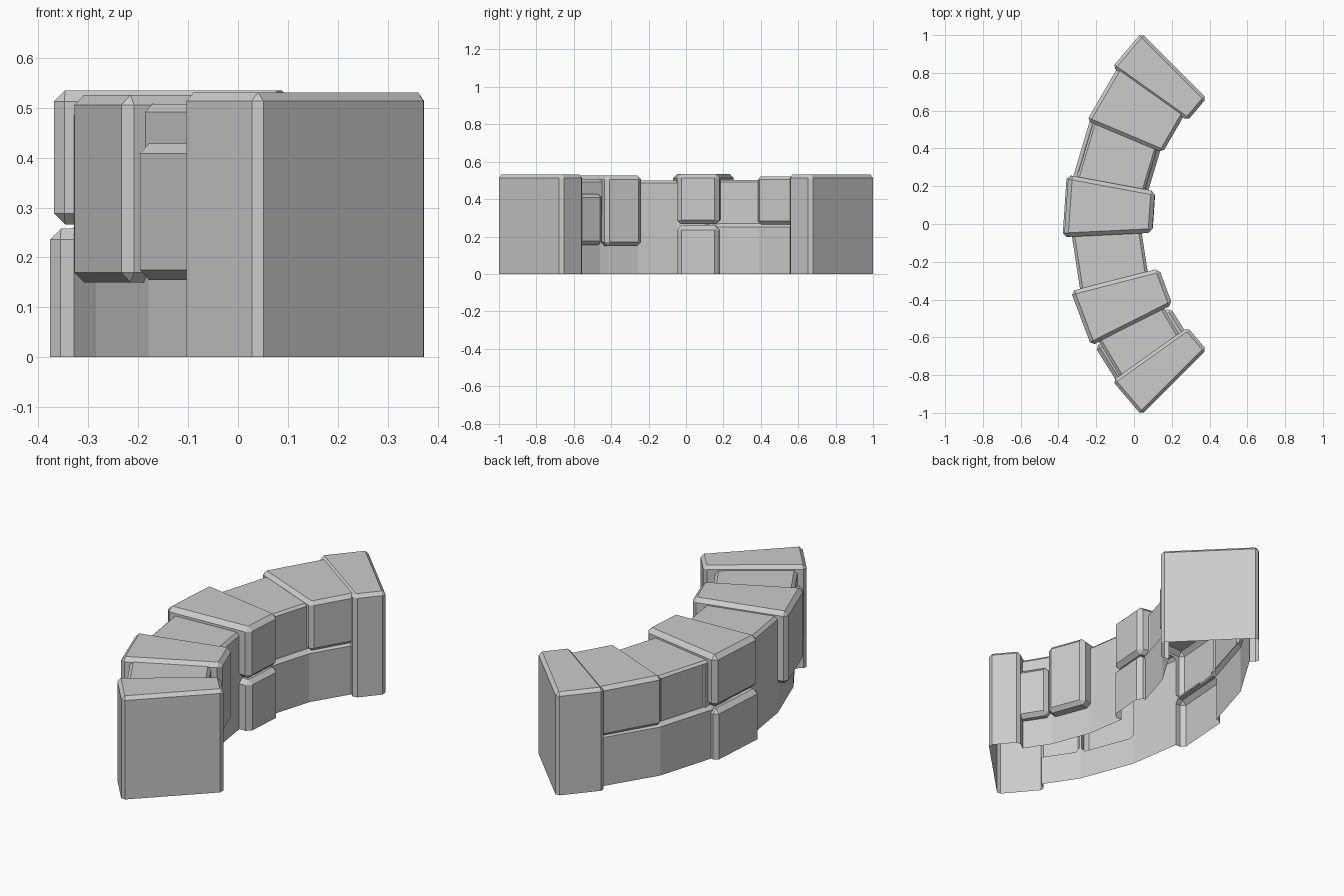
import bpy, bmesh
from math import sin, cos, radians
from mathutils import Vector

if "Cube" in bpy.data.objects:
    bpy.data.objects.remove(bpy.data.objects["Cube"])

CX = 1.05      # centre of the quarter-circle arc
LOW = -0.1     # ground pieces start below z = 0 and are trimmed later


def piece(name, angles, r0, r1, z0, z1, bevel=0.018):
    """Chamfered arc block; straight chords between the given angles."""
    bm = bmesh.new()
    rings = []
    for a in angles:
        c, s = cos(radians(a)), sin(radians(a))
        rings.append([bm.verts.new((CX - r * c, r * s, z))
                      for r, z in ((r0, z0), (r1, z0), (r1, z1), (r0, z1))])
    for p, q in zip(rings, rings[1:]):
        for i in range(4):
            j = (i + 1) % 4
            bm.faces.new((p[i], p[j], q[j], q[i]))
    bm.faces.new(rings[0])
    bm.faces.new(rings[-1][::-1])
    bmesh.ops.recalc_face_normals(bm, faces=bm.faces)
    sharp = [e for e in bm.edges if e.calc_face_angle(0) > radians(40)]
    bmesh.ops.bevel(bm, geom=sharp, offset=bevel, segments=1,
                    affect='EDGES', clamp_overlap=True)
    me = bpy.data.meshes.new(name)
    bm.to_mesh(me)
    bm.free()
    ob = bpy.data.objects.new(name, me)
    bpy.context.collection.objects.link(ob)
    return ob


# Core wall and the lower course on the far half
wall = piece("curved_wall", (-40, -27, -14.7, -2.8, 12), 1.01, 1.38, LOW, 0.5, 0.015)
parts = [
    piece("lower_course", (5, 10.3, 23, 40), 0.99, 1.395, LOW - 0.01, 0.27),
    piece("upper_recess", (5, 10.3, 23, 40), 1.01, 1.375, 0.15, 0.503, 0.012),
    # Raised stones
    piece("far_stone", (22.8, 37.5), 0.975, 1.41, 0.265, 0.522),
    piece("middle_top_stone", (-2.8, 10.5), 0.955, 1.422, 0.266, 0.535, 0.022),
    piece("middle_low_stone", (-2.8, 10.5), 0.953, 1.43, LOW - 0.02, 0.258, 0.022),
    piece("near_stone", (-26.8, -14.4), 0.948, 1.43, 0.15, 0.526, 0.02),
    piece("small_stone", (-37, -27.3), 0.965, 1.415, 0.155, 0.428, 0.02),
    piece("small_top_stone", (-37, -25), 1.0, 1.388, 0.3, 0.508, 0.016),
]
# End pillars
for s in (1, -1):
    parts.append(piece("end_pillar", (s * 35.5, s * 45), 0.942, 1.43, LOW - 0.03, 0.531, 0.017))

# Merge everything into one skin
for p in parts:
    m = wall.modifiers.new(p.name, 'BOOLEAN')
    m.operation = 'UNION'
    m.solver = 'EXACT'
    m.object = p
dg = bpy.context.evaluated_depsgraph_get()
bm = bmesh.new()
bm.from_mesh(wall.evaluated_get(dg).to_mesh())

# Trim at ground level, leaving the underside open
bmesh.ops.bisect_plane(bm, geom=bm.verts[:] + bm.edges[:] + bm.faces[:],
                       plane_co=Vector((0, 0, 0)), plane_no=Vector((0, 0, 1)),
                       clear_inner=True)
wall.modifiers.clear()
bm.to_mesh(wall.data)
bm.free()
for p in parts:
    bpy.data.objects.remove(p)
